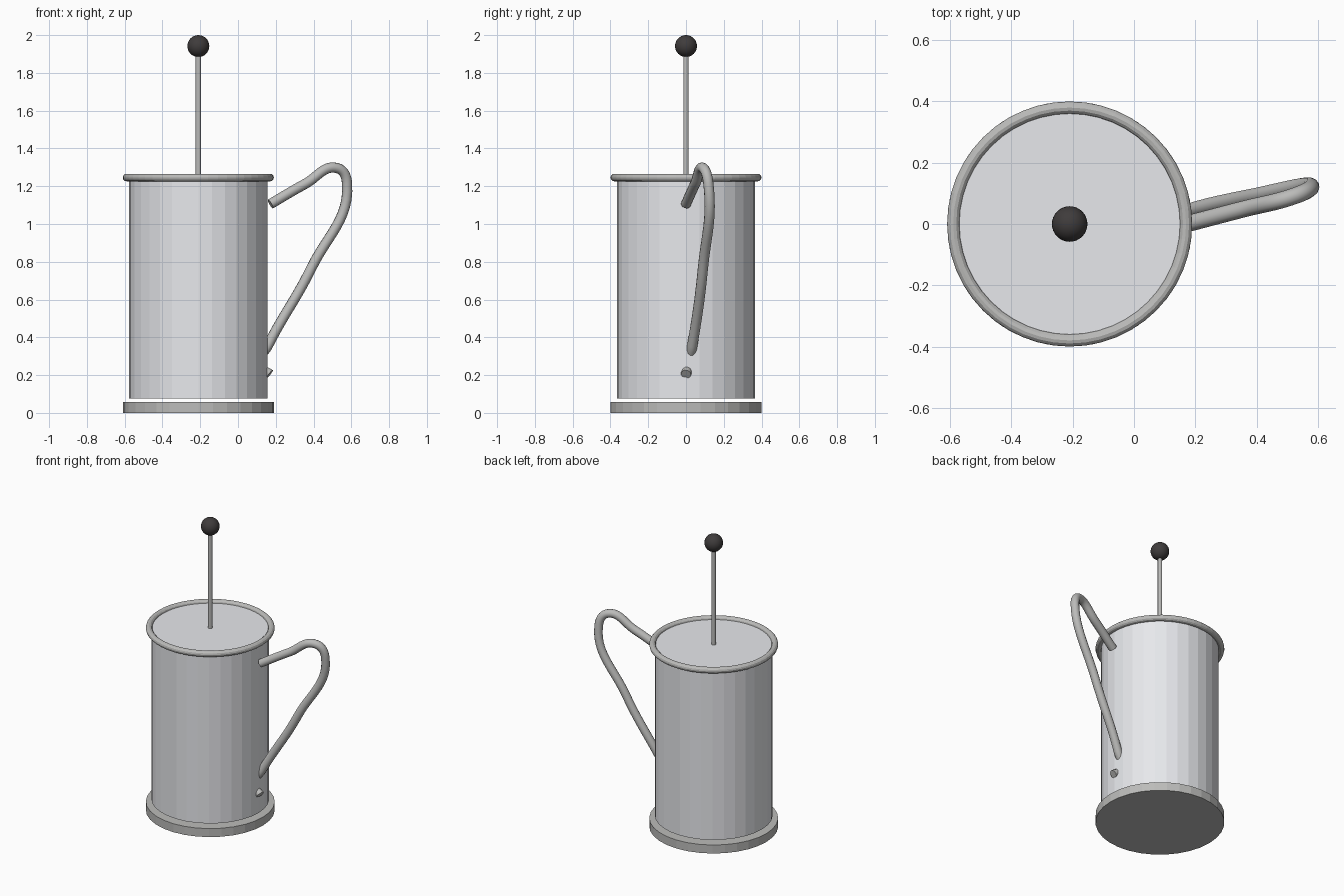
import bpy

if "Cube" in bpy.data.objects:
    bpy.data.objects.remove(bpy.data.objects["Cube"])

CX = -0.21  # axis of the pot


def material(name, rgb):
    m = bpy.data.materials.new(name)
    m.diffuse_color = (*rgb, 1)
    m.use_nodes = True
    m.node_tree.nodes["Principled BSDF"].inputs["Base Color"].default_value = m.diffuse_color
    return m


METAL = material("metal", (0.5, 0.5, 0.49))
PALE = material("pale_glass", (0.8, 0.81, 0.84))
DARK = material("dark_plastic", (0.05, 0.045, 0.045))


def finish(name, mat):
    ob = bpy.context.object
    ob.name = name
    ob.data.materials.append(mat)
    return ob


def cylinder(name, radius, z0, z1, mat, sides=32):
    bpy.ops.mesh.primitive_cylinder_add(vertices=sides, radius=radius, depth=z1 - z0,
                                        location=(CX, 0, (z0 + z1) / 2))
    return finish(name, mat)


# Foot plate, beaker and filter disc
cylinder("base", 0.40, 0.0, 0.058, METAL)
cylinder("beaker", 0.366, 0.077, 1.247, PALE)
cylinder("filter_disc", 0.3655, 0.08, 0.11, METAL)

# Rolled rim around the top
bpy.ops.mesh.primitive_torus_add(major_radius=0.38, minor_radius=0.02, major_segments=48,
                                 minor_segments=12, location=(CX, 0, 1.246))
finish("rim", METAL)

# Plunger rod and knob
cylinder("plunger_rod", 0.014, 0.1, 1.92, METAL, 16)
bpy.ops.mesh.primitive_uv_sphere_add(segments=32, ring_count=16, radius=0.058,
                                     location=(CX, 0, 1.942))
finish("knob", DARK)
bpy.ops.object.shade_smooth()

# Bent tube handle, dipping into the beaker wall near its lower end
path = [(0.172, 0, 1.106), (0.355, 0.048, 1.212), (0.525, 0.092, 1.296),
        (0.577, 0.118, 1.217), (0.39, 0.09, 0.77), (0.16, 0.034, 0.36),
        (0.11, 0.012, 0.25), (0.168, 0, 0.205)]
curve = bpy.data.curves.new("handle", 'CURVE')
curve.dimensions = '3D'
curve.bevel_depth = 0.027
curve.bevel_resolution = 4
curve.resolution_u = 12
curve.use_fill_caps = True
spline = curve.splines.new('BEZIER')
spline.bezier_points.add(len(path) - 1)
for p, co in zip(spline.bezier_points, path):
    p.co = co
    p.handle_left_type = p.handle_right_type = 'AUTO'
curve.materials.append(METAL)
bpy.context.collection.objects.link(bpy.data.objects.new("handle", curve))
